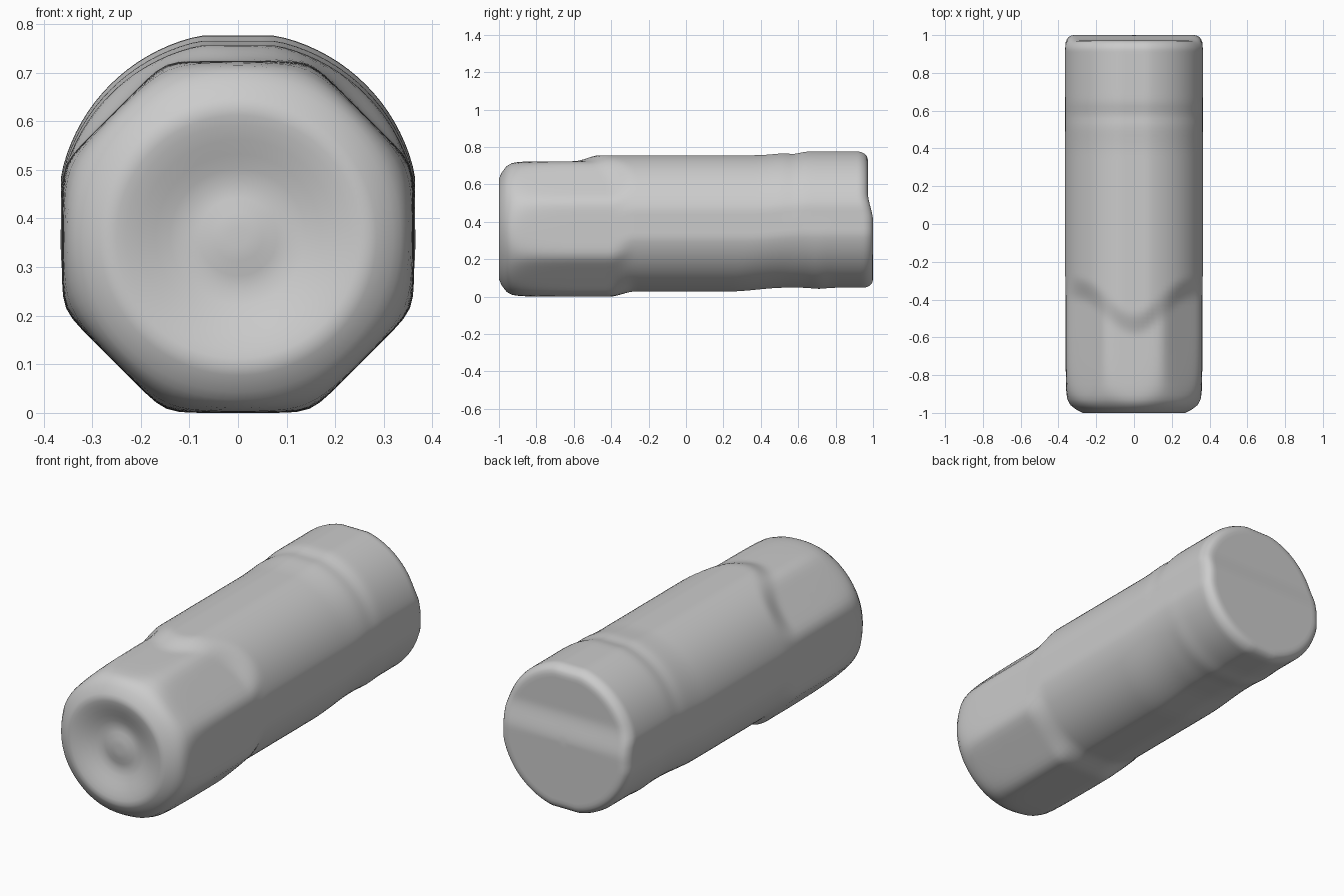
import bpy, bmesh, math

cube = bpy.data.objects.get("Cube")
if cube:
    bpy.data.objects.remove(cube)

SEGMENTS = 96
APOTHEM = 0.362


def smooth(a, b, v):
    t = min(1, max(0, (v - a) / (b - a)))
    return t * t * (3 - 2 * t)


def lerp(a, b, t):
    return a + (b - a) * t


def rounded_octagon(ang):
    total = sum(max(0, math.cos(ang - k * math.pi / 4)) ** 30 for k in range(8))
    return APOTHEM * total ** (-1 / 30)


def soft_min(a, b, p=30):
    return (a ** -p + b ** -p) ** (-1 / p)


def round_section(ang):
    # Circle trimmed slightly flat on its four sides
    side = max(abs(math.cos(ang)), abs(math.sin(ang)))
    return min(0.372, 0.364 / side)


def profile(table, y):
    for (y0, r0), (y1, r1) in zip(table, table[1:]):
        if y <= y1:
            return lerp(r0, r1, (y - y0) / (y1 - y0))
    return table[-1][1]


# Turned chamfer at the front, which cuts the octagon's corners
CHAMFER = [(-1, 0.27), (-0.985, 0.302), (-0.96, 0.336), (-0.93, 0.359),
           (-0.88, 0.378), (-0.8, 0.395), (-0.65, 0.42), (-0.5, 0.5)]


def skin_point(y, ang, scale=1.0):
    s = math.sin(ang)
    # The octagonal head fades into the round barrel, earlier along the top
    end = -0.32 - 0.19 * max(0, s) ** 8
    fade = smooth(end - 0.09, end + 0.05, y)
    head = soft_min(rounded_octagon(ang), profile(CHAMFER, y))
    r = lerp(head, round_section(ang), fade)
    # Shallow groove ahead of the rear collar
    r -= 0.009 * math.exp(-((y - 0.58) / 0.045) ** 2) * max(0, s)
    r += 0.006 * math.exp(-((y - 0.71) / 0.05) ** 2) * max(0, -s)
    lift = 0.362 + 0.03 * fade + 0.02 * smooth(0.36, 0.66, y + 0.13 * max(0, -s))
    # Rounded rear rim
    edge = max(0, (y - 0.945) / 0.055)
    r -= 0.045 * (1 - math.sqrt(max(0, 1 - edge * edge)))
    r *= scale
    z = lift + r * s
    # The upper part of the rear face is set back
    setback = 0.028 * smooth(0.4, 0.56, z) * smooth(0.85, 0.97, y)
    return (r * math.cos(ang), y - setback, z)


bm = bmesh.new()
angles = [2 * math.pi * i / SEGMENTS for i in range(SEGMENTS)]
rings = []

# Dished front face with a low central boss
for r, y in [(0.02, -0.967), (0.05, -0.965), (0.08, -0.957), (0.11, -0.955),
             (0.14, -0.962), (0.17, -0.973), (0.2, -0.984), (0.23, -0.994), (0.25, -0.998)]:
    rings.append([(r * math.cos(a), y, 0.362 + r * math.sin(a)) for a in angles])

# Outer skin from front to rear
stations = [-1, -0.993, -0.985, -0.972, -0.96, -0.945, -0.93, -0.905, -0.88]
stations += [-0.85 + 0.022 * i for i in range(82)]
stations += [0.95, 0.965, 0.98, 0.99, 0.996, 1]
rings += [[skin_point(y, a) for a in angles] for y in stations]

# Rear face
for k in range(19, 0, -1):
    rings.append([skin_point(1, a, k / 20) for a in angles])

loops = [[bm.verts.new(p) for p in ring] for ring in rings]
for a, b in zip(loops, loops[1:]):
    for i in range(SEGMENTS):
        j = (i + 1) % SEGMENTS
        bm.faces.new((a[i], a[j], b[j], b[i]))
bm.faces.new(loops[0])
bm.faces.new(loops[-1])
bmesh.ops.recalc_face_normals(bm, faces=bm.faces[:])

mesh = bpy.data.meshes.new("barrel_body")
bm.to_mesh(mesh)
bm.free()
body = bpy.data.objects.new("barrel_body", mesh)
bpy.context.collection.objects.link(body)

grey = bpy.data.materials.new("plain_grey")
grey.use_nodes = True
colour = (0.6, 0.6, 0.6, 1)
grey.diffuse_color = colour
grey.node_tree.nodes["Principled BSDF"].inputs["Base Color"].default_value = colour
mesh.materials.append(grey)

bpy.ops.object.select_all(action='DESELECT')
body.select_set(True)
bpy.context.view_layer.objects.active = body
bpy.ops.object.shade_smooth_by_angle(angle=math.radians(40))
